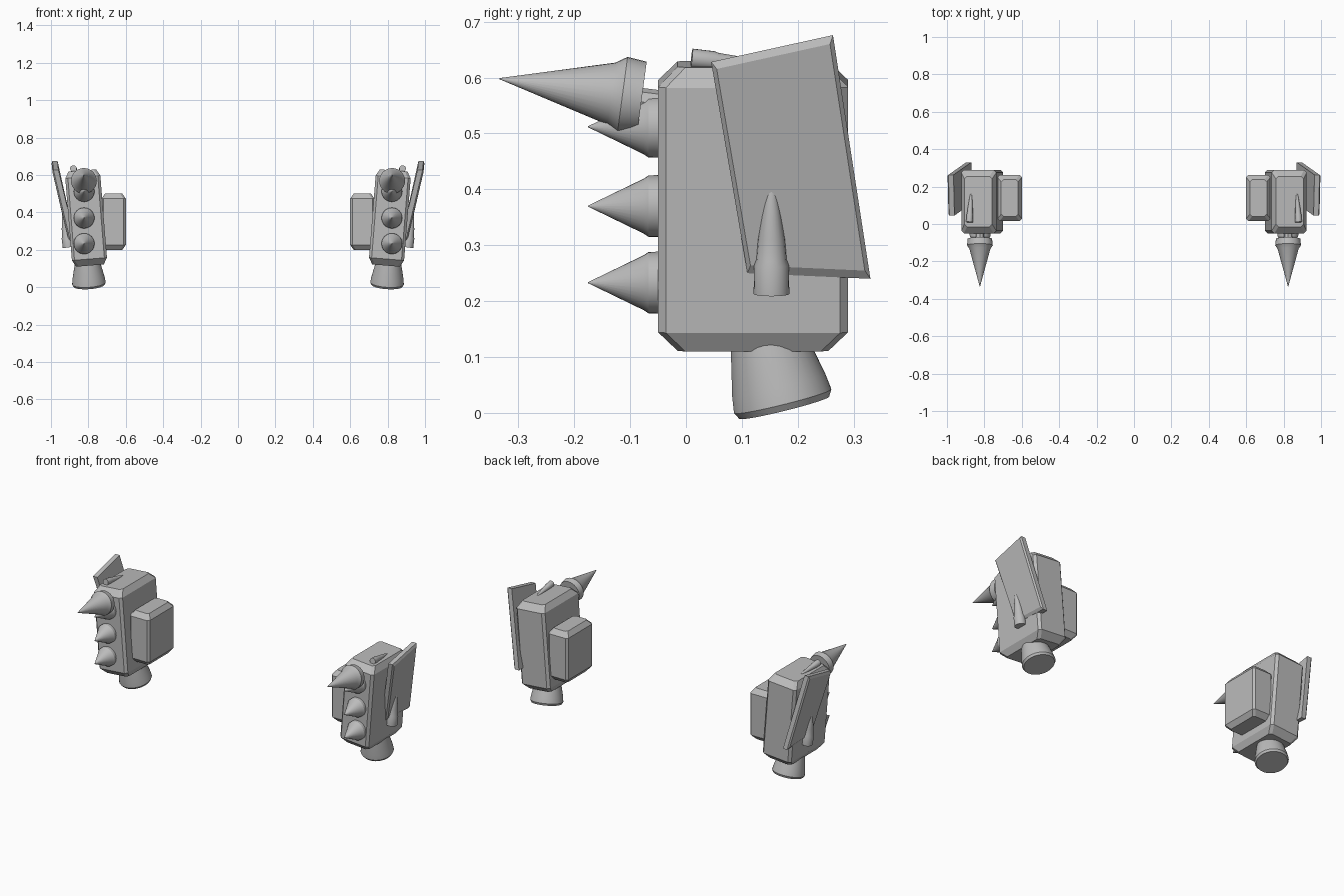
import bpy, bmesh, math
from mathutils import Matrix, Vector

cube = bpy.data.objects.get("Cube")
if cube:
    bpy.data.objects.remove(cube, do_unlink=True)

grey = bpy.data.materials.new("plain_grey")
grey.use_nodes = True
grey.diffuse_color = (0.5, 0.5, 0.5, 1)
grey.node_tree.nodes["Principled BSDF"].inputs["Base Color"].default_value = (0.5, 0.5, 0.5, 1)


def finish(bm, name, smooth=False):
    """Make the left part and its mirrored right twin."""
    bmesh.ops.recalc_face_normals(bm, faces=bm.faces)
    for side, sign in (("left", 1), ("right", -1)):
        if sign < 0:
            bmesh.ops.scale(bm, vec=(-1, 1, 1), verts=bm.verts)
            bmesh.ops.reverse_faces(bm, faces=bm.faces)
        mesh = bpy.data.meshes.new(side + "_" + name)
        bm.to_mesh(mesh)
        mesh.materials.append(grey)
        obj = bpy.data.objects.new(side + "_" + name, mesh)
        bpy.context.collection.objects.link(obj)
        if smooth:
            bpy.ops.object.select_all(action="DESELECT")
            obj.select_set(True)
            bpy.context.view_layer.objects.active = obj
            bpy.ops.object.shade_smooth_by_angle(angle=math.radians(32))
    bm.free()


def loft(bm, rings):
    """Skin a stack of equal rings and cap both ends."""
    rows = [[bm.verts.new(p) for p in ring] for ring in rings]
    n = len(rows[0])
    for a, b in zip(rows, rows[1:]):
        for i in range(n):
            j = (i + 1) % n
            bm.faces.new((a[i], a[j], b[j], b[i]))
    bm.faces.new(rows[0][::-1])
    bm.faces.new(rows[-1])


def chamfered_box(name, centre, half, inset, rise, corner, tilt=0):
    """Box with chamfered top and bottom rims and cut vertical edges."""
    hx, hy, hz = half
    rings = []
    for z, cut in ((-hz, 1), (rise - hz, 0), (hz - rise, 0), (hz, 1)):
        x, y, c = hx - cut * inset[0], hy - cut * inset[1], corner
        rings.append([(x, c - y, z), (x, y - c, z), (x - c, y, z), (c - x, y, z),
                      (-x, y - c, z), (-x, c - y, z), (c - x, -y, z), (x - c, -y, z)])
    bm = bmesh.new()
    loft(bm, rings)
    bm.transform(Matrix.Translation(centre) @ Matrix.Rotation(math.radians(tilt), 4, "Y"))
    finish(bm, name)


def turned(name, base, direction, profile, sides=32):
    """Round part from (distance, radius) pairs along an axis."""
    bm = bmesh.new()
    rings = []
    for d, r in profile:
        rings.append([(r * math.cos(math.tau * i / sides), r * math.sin(math.tau * i / sides), d)
                      for i in range(sides)])
    loft(bm, rings)
    turn = Vector(direction).to_track_quat("Z", "Y").to_matrix().to_4x4()
    bm.transform(Matrix.Translation(base) @ turn)
    finish(bm, name, True)


# Main body, leaning outward, and the upright box on its inner side
chamfered_box("body", (0.812, 0.12, 0.37), (0.094, 0.17, 0.255), (0.02, 0.035), 0.035, 0.014, 4.6)
chamfered_box("inner_box", (0.665, 0.139, 0.35), (0.065, 0.123, 0.152), (0.02, 0.025), 0.028, 0.012)

# Exhaust nozzle
turned("nozzle", (0.797, 0.173, 0.021), (0.07, -0.24, 0.97),
       [(-0.012, 0.083), (0, 0.09), (0.03, 0.086), (0.14, 0.062)])

# Column of small front spikes
for label, z in (("lower", 0.233), ("middle", 0.37), ("upper", 0.512)):
    turned(label + "_spike", (0.823, -0.03, z), (0, -1, 0),
           [(0, 0.056), (0.037, 0.055), (0.046, 0.049), (0.145, 0.001)])

# Large top spike and its short mount
turned("large_spike", (0.824, -0.079, 0.564), (0, -0.254, 0.034),
       [(0, 0.065), (0.035, 0.069), (0.055, 0.056), (0.257, 0.001)])
turned("spike_mount", (0.824, -0.03, 0.55), (0, -1, 0.13), [(0, 0.025), (0.055, 0.025)], 8)

# Slanted outer fin with a chamfered outer rim
outline = [Vector(p) for p in ((0.995, 0.045, 0.628), (1.0, 0.263, 0.676),
                               (0.905, 0.33, 0.24), (0.905, 0.11, 0.25))]
middle = sum(outline, Vector()) / len(outline)
bm = bmesh.new()
loft(bm, [[p - Vector((0.035, 0, 0)) for p in outline],
          [p - Vector((0.008, 0, 0)) for p in outline],
          [p.lerp(middle, 0.07) for p in outline]])
finish(bm, "fin")

# Tapered pins: one through the fin, one lying on the roof
pin = [(0, 0.032), (0.052, 0.031), (0.062, 0.027), (0.1, 0.024),
       (0.15, 0.016), (0.18, 0.011), (0.225, 0.001)]
turned("side_pin", (0.905, 0.153, 0.213), (0.03, 0, 0.217), pin, 20)
turned("roof_pin", (0.88, 0.01, 0.634), (-0.01, 0.17, -0.018),
       [(d * 0.77, r * 0.56) for d, r in pin], 20)
